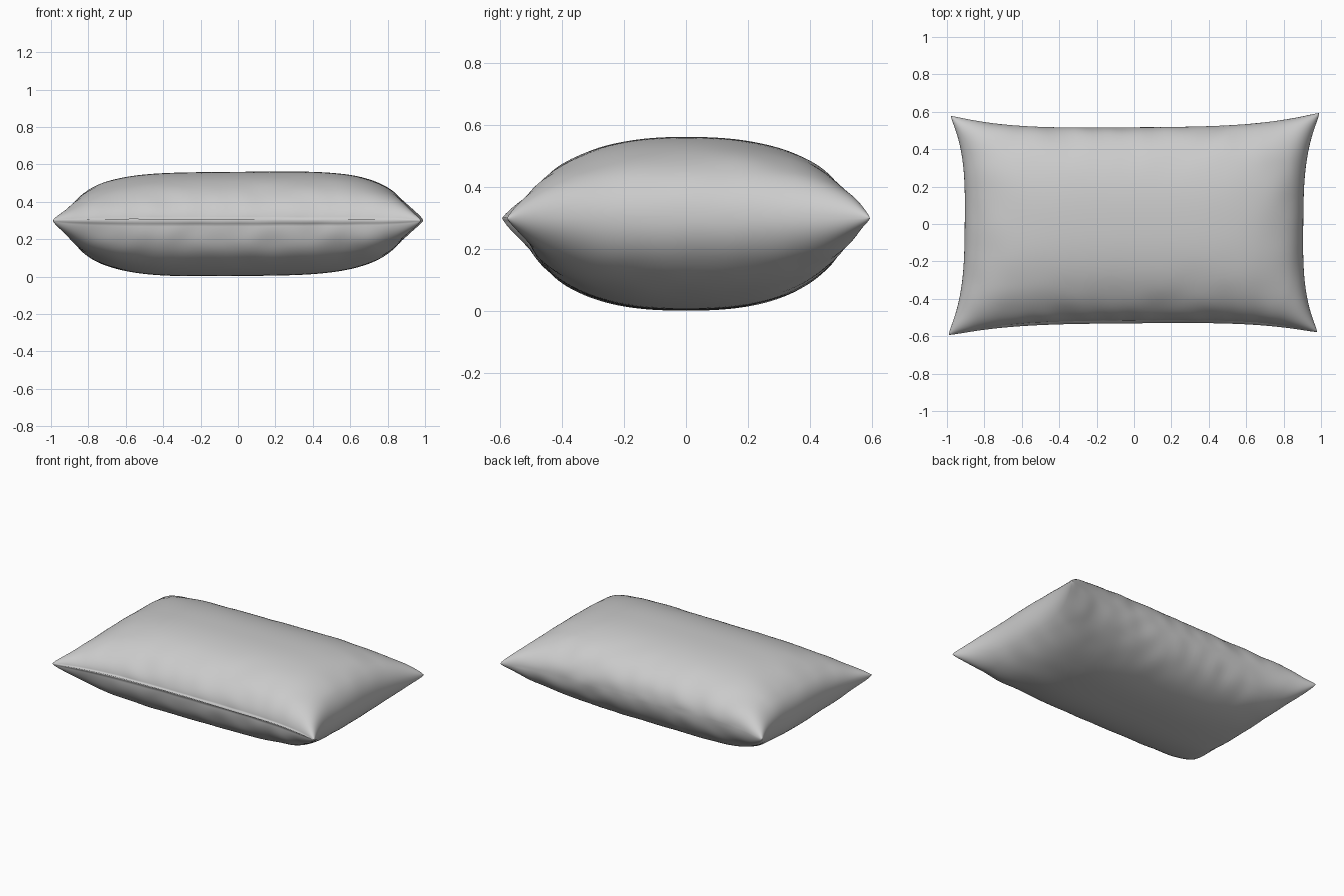
import bpy, bmesh, math
from mathutils import Vector, noise

if "Cube" in bpy.data.objects:
    bpy.data.objects.remove(bpy.data.objects["Cube"])

NX, NY = 96, 72
SEAM_Z = 0.30


def outline(u, v):
    # Pinched rectangle: the corners reach further out than the edge middles
    x = u * (0.905 + 0.09 * abs(v) ** 3.2)
    y = v * (0.517 + 0.075 * abs(u) ** 3.6)
    # Slightly blunt corner tips
    blunt = 1 - 0.012 * (abs(u * v)) ** 30
    return x * blunt + 0.006 * v * u ** 4, y * blunt + 0.008 * u * v ** 4


def point(u, v, side):
    x, y = outline(u, v)
    fu = max(0.0, 1 - abs(u) ** (4.3 if side > 0 else 3.8))
    fv = max(0.0, 1 - abs(v) ** (2.4 if side > 0 else 2.5))
    # The top panel slopes more gently towards the front seam
    puff = fu ** 0.48 * fv ** (0.56 if side > 0 and v < 0 else 0.48)
    height = 0.26 if side > 0 else 0.297
    z = SEAM_Z + side * height * puff + 0.008 * u * min(1, 2 * puff)
    # Small puckers that fade out towards the middle of each panel
    edge = puff * max(0.0, 1 - puff) ** 1.5 * 4
    z += 0.010 * edge * noise.noise(Vector((x * 6, y * 6, side * 3.0)))
    y += 0.012 * edge * noise.noise(Vector((x * 8, z * 6, side * 5.0 + v)))
    # The bottom panel tucks in beneath the front seam
    if side < 0 and v < 0:
        y += 0.022 * abs(v) ** 8 * (1 - u ** 4)
    return Vector((x, y, z))


def seam_point(u, v):
    p = point(u, v, 1)
    # Gentle wave along the seam, with a narrow lip along the front
    p.z += 0.012 * noise.noise(Vector((p.x * 2.5, p.y * 2.5, 7.0)))
    if v < -0.999:
        p.y -= 0.014 * (1 - u ** 4)
        p.z += 0.006 * (1 - u ** 4)
    return p


def param(i, n):
    # Denser rows near the seam
    return math.sin(math.pi / 2 * (2 * i / n - 1))


bm = bmesh.new()
grids = {1: {}, -1: {}}
for i in range(NX + 1):
    for j in range(NY + 1):
        u, v = param(i, NX), param(j, NY)
        if i in (0, NX) or j in (0, NY):
            vert = bm.verts.new(seam_point(u, v))
            grids[1][i, j] = grids[-1][i, j] = vert
        else:
            for side in (1, -1):
                grids[side][i, j] = bm.verts.new(point(u, v, side))

# Top and bottom panels share the seam vertices
for side, g in grids.items():
    for i in range(NX):
        for j in range(NY):
            quad = [g[i, j], g[i + 1, j], g[i + 1, j + 1], g[i, j + 1]]
            bm.faces.new(quad if side > 0 else quad[::-1])

mesh = bpy.data.meshes.new("pillow")
bm.to_mesh(mesh)
bm.free()
pillow = bpy.data.objects.new("pillow", mesh)
bpy.context.collection.objects.link(pillow)
mesh.polygons.foreach_set("use_smooth", [True] * len(mesh.polygons))
